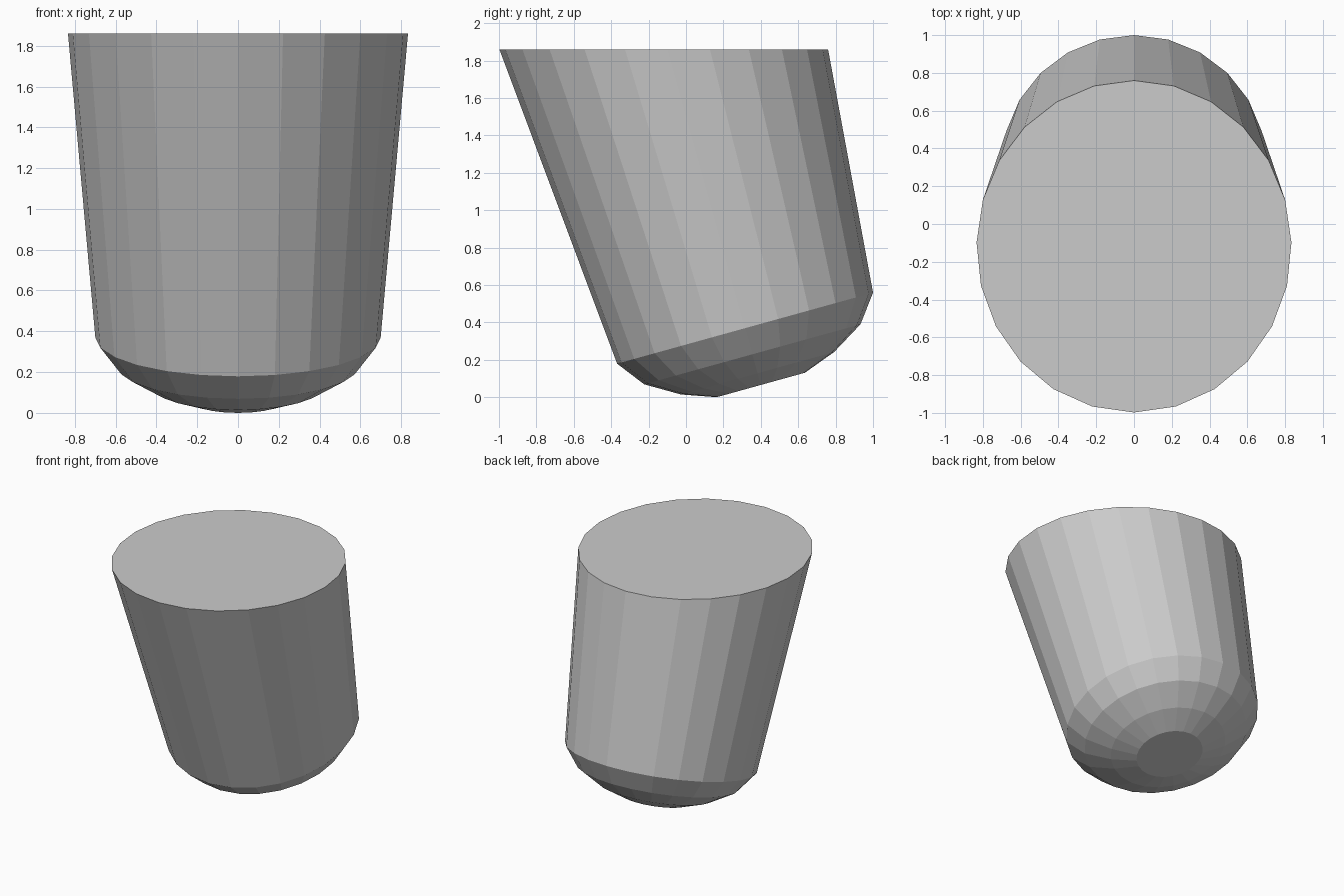
import bpy, bmesh, math
from mathutils import Matrix, Vector

if "Cube" in bpy.data.objects:
    bpy.data.objects.remove(bpy.data.objects["Cube"])

SIDES = 24
TILT = math.radians(15.5)
TOP_Z = 1.86
# (radius, distance along the leaning axis)
PROFILE = [(0.245, 0.0), (0.425, 0.065), (0.60, 0.17), (0.71, 0.315), (0.905, 2.53)]

bm = bmesh.new()

# rings of the tapered body with a rounded lower end
rings = []
for r, h in PROFILE:
    rings.append([bm.verts.new((0.985 * r * math.sin(2 * math.pi * i / SIDES),
                                r * math.cos(2 * math.pi * i / SIDES), h))
                  for i in range(SIDES)])
for a, b in zip(rings, rings[1:]):
    for i in range(SIDES):
        j = (i + 1) % SIDES
        bm.faces.new((a[i], a[j], b[j], b[i]))
bm.faces.new(rings[0])
bm.faces.new(rings[-1])

# lean the body towards the front, then cut it level at the top
bm.transform(Matrix.Translation((0, 0.40, 0.0655)) @ Matrix.Rotation(TILT, 4, 'X'))
geom = bm.verts[:] + bm.edges[:] + bm.faces[:]
cut = bmesh.ops.bisect_plane(bm, geom=geom, plane_co=Vector((0, 0, TOP_Z)),
                             plane_no=Vector((0, 0, 1)), clear_outer=True)
bmesh.ops.holes_fill(bm, edges=[e for e in bm.edges if e.is_boundary], sides=0)
bmesh.ops.recalc_face_normals(bm, faces=bm.faces[:])

mesh = bpy.data.meshes.new("leaning_plug")
bm.to_mesh(mesh)
bm.free()

grey = bpy.data.materials.new("light grey")
grey.diffuse_color = (0.6, 0.6, 0.6, 1)
grey.use_nodes = True
grey.node_tree.nodes["Principled BSDF"].inputs["Base Color"].default_value = grey.diffuse_color
mesh.materials.append(grey)
obj = bpy.data.objects.new("leaning_plug", mesh)
bpy.context.collection.objects.link(obj)
